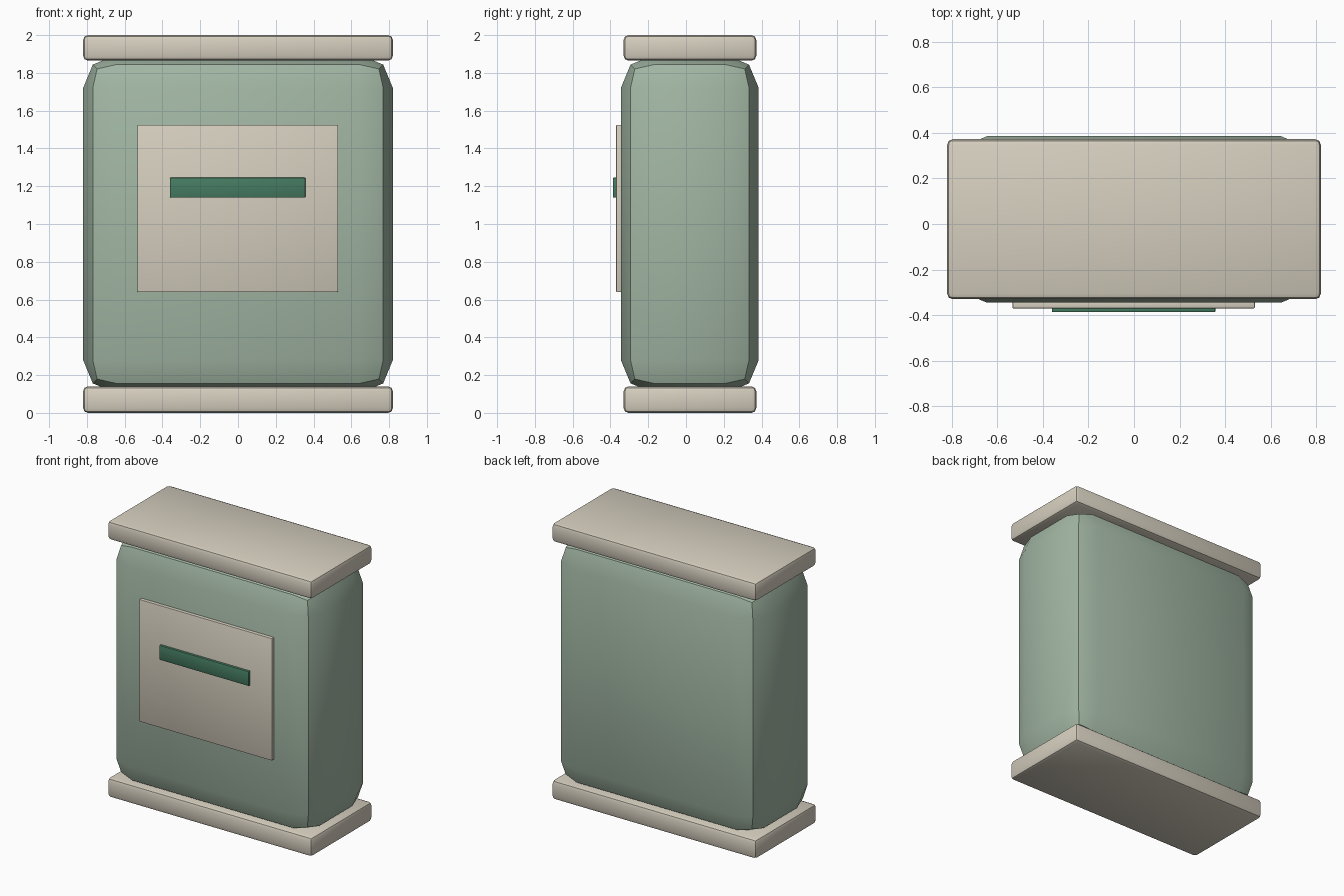
import bpy
import math

if "Cube" in bpy.data.objects:
    bpy.data.objects.remove(bpy.data.objects["Cube"])


def material(name, rgb):
    m = bpy.data.materials.new(name)
    m.diffuse_color = (*rgb, 1)
    m.use_nodes = True
    m.node_tree.nodes["Principled BSDF"].inputs["Base Color"].default_value = m.diffuse_color
    return m


cream = material("cream", (0.67, 0.62, 0.52))
sage = material("sage green", (0.36, 0.47, 0.37))
dark = material("deep green", (0.06, 0.20, 0.12))


def box(name, x, y, z, bevel, mat):
    """Box between (min, max) pairs, with two-step bevelled edges."""
    spans = (x, y, z)
    bpy.ops.mesh.primitive_cube_add(size=1, location=[(a + b) / 2 for a, b in spans])
    ob = bpy.context.object
    ob.name = name
    ob.scale = [b - a for a, b in spans]
    bpy.ops.object.transform_apply(location=False, rotation=False, scale=True)
    mod = ob.modifiers.new("bevel", 'BEVEL')
    mod.width = bevel
    mod.segments = 2
    bpy.ops.object.modifier_apply(modifier=mod.name)
    bpy.ops.object.shade_smooth_by_angle(angle=math.radians(30))
    ob.data.materials.append(mat)
    return ob


# Soft-cornered body, running slightly into both caps
box("body", (-0.82, 0.82), (-0.345, 0.385), (0.105, 1.895), 0.175, sage)

# Matching caps at the bottom and top
for name, z in (("base_cap", 0.0), ("top_cap", 1.865)):
    box(name, (-0.82, 0.82), (-0.33, 0.372), (z, z + 0.135 + 0.005 * (z == 0)), 0.025, cream)

# Front label with a raised bar
box("label", (-0.533, 0.53), (-0.37, -0.335), (0.64, 1.525), 0.004, cream)
box("label_bar", (-0.36, 0.357), (-0.387, -0.36), (1.14, 1.245), 0.004, dark)
